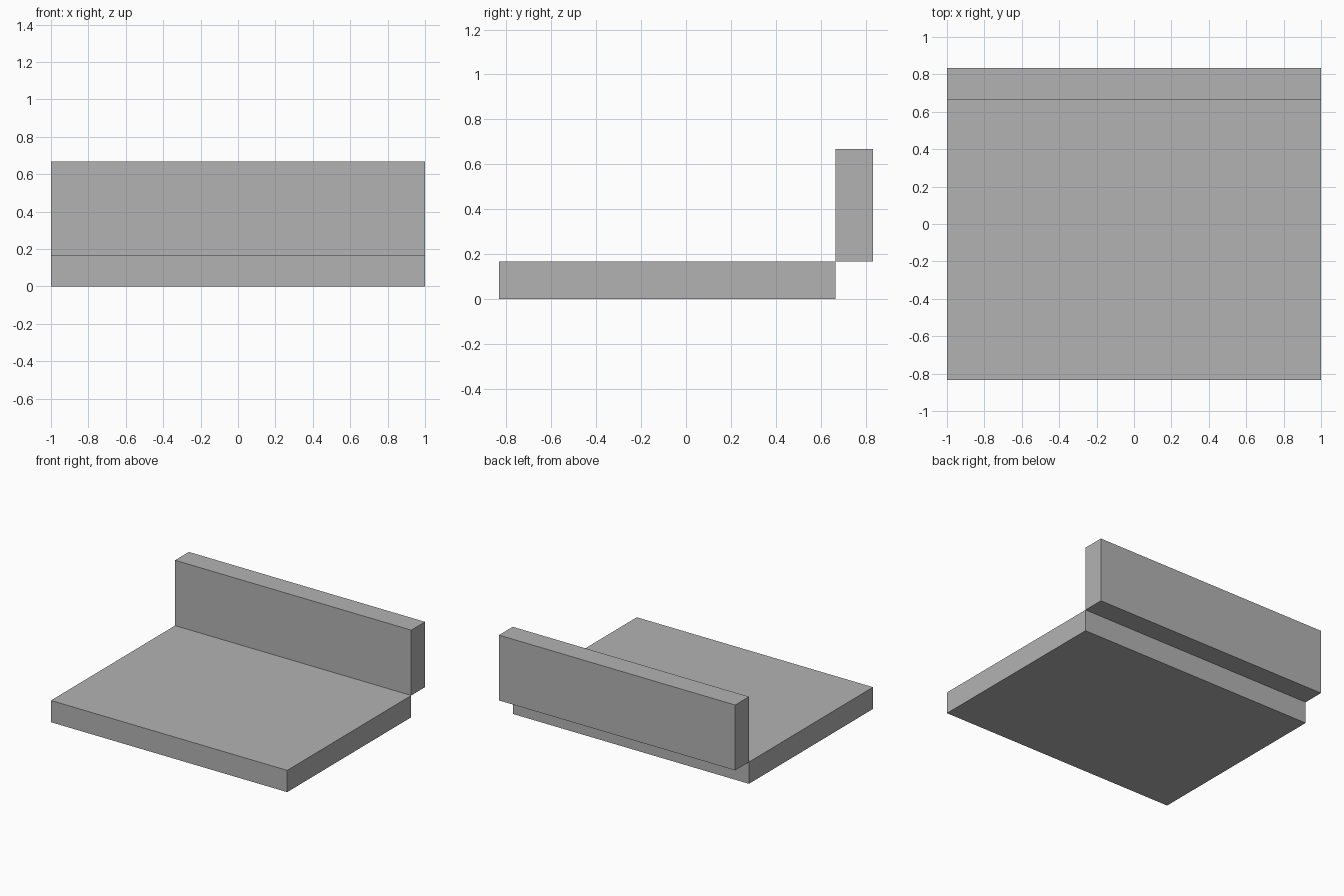
import bpy
import bmesh
from mathutils import Matrix, Vector

cube = bpy.data.objects.get("Cube")
if cube:
    bpy.data.objects.remove(cube, do_unlink=True)

# Single plain grey
grey = bpy.data.materials.new("plain grey")
grey.use_nodes = True
colour = (0.45, 0.45, 0.45, 1)
grey.diffuse_color = colour
grey.node_tree.nodes["Principled BSDF"].inputs["Base Color"].default_value = colour


def add_box(name, low, high):
    """Flat-shaded box between two opposite corners."""
    low, high = Vector(low), Vector(high)
    bm = bmesh.new()
    place = Matrix.Translation((low + high) / 2) @ Matrix.Diagonal((high - low).to_4d())
    bmesh.ops.create_cube(bm, size=1, matrix=place)
    mesh = bpy.data.meshes.new(name)
    bm.to_mesh(mesh)
    bm.free()
    mesh.materials.append(grey)
    obj = bpy.data.objects.new(name, mesh)
    bpy.context.collection.objects.link(obj)
    return obj


unit = 1 / 6  # thickness shared by both slabs
half_depth = 5 * unit
seam = half_depth - unit

# Flat slab, and the upright whose lower front edge meets its upper back edge
add_box("seat_slab", (-1, -half_depth, 0), (1, seam, unit))
add_box("back_slab", (-1, seam, unit), (1, half_depth, 4 * unit))
